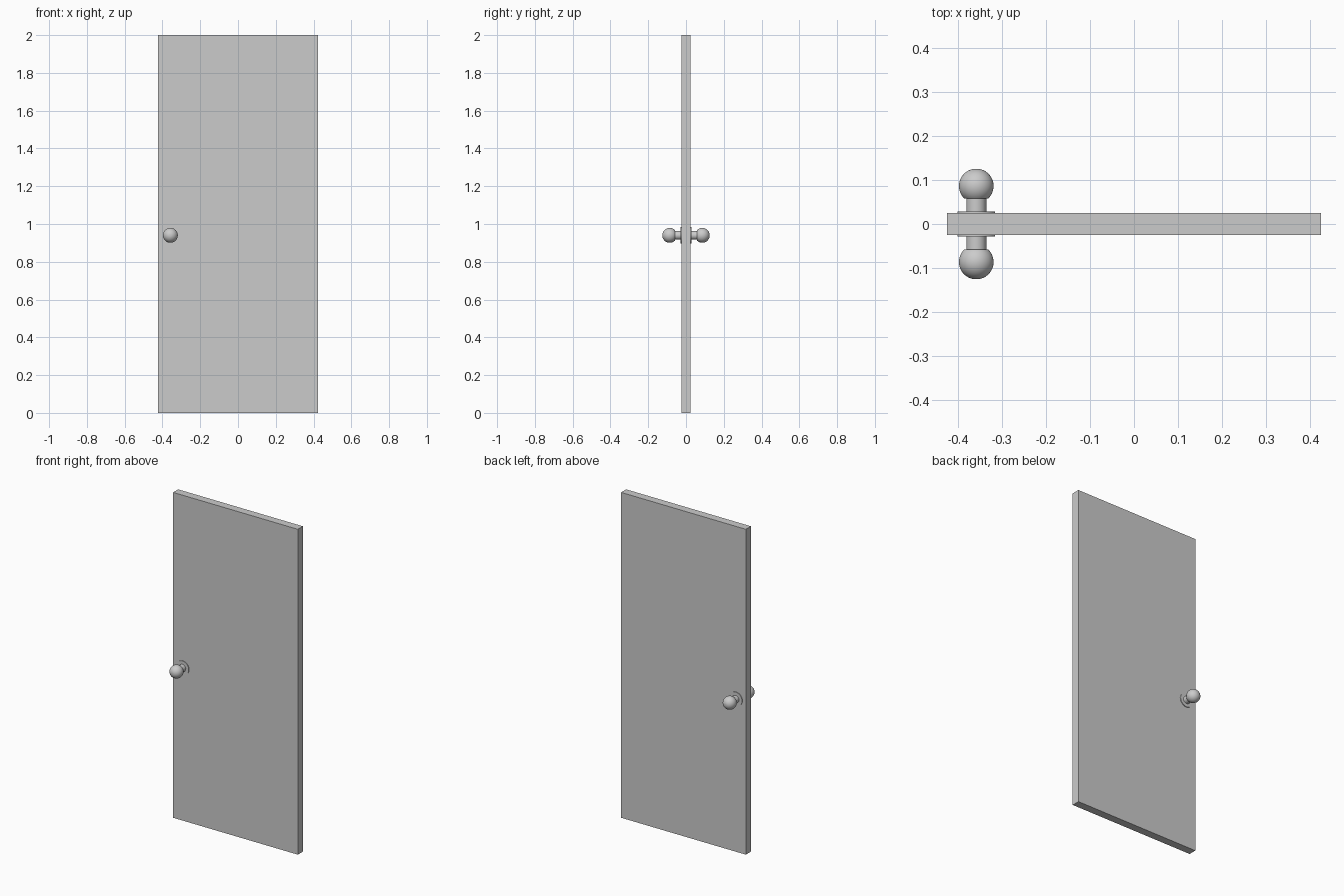
import bpy, bmesh, math
from mathutils import Matrix, Vector

if "Cube" in bpy.data.objects:
    bpy.data.objects.remove(bpy.data.objects["Cube"])

KNOB_X, KNOB_Z = -0.358, 0.94
HALF_T = 0.0245


def add_object(name, bm):
    bmesh.ops.recalc_face_normals(bm, faces=bm.faces)
    me = bpy.data.meshes.new(name)
    bm.to_mesh(me)
    bm.free()
    ob = bpy.data.objects.new(name, me)
    bpy.context.collection.objects.link(ob)
    return ob


def lathe(name, profile, side, segments=48):
    """Turn (radius, distance from door centre) points around the knob axis."""
    bm = bmesh.new()
    verts = [bm.verts.new((KNOB_X + r, side * d, KNOB_Z)) for r, d in profile]
    edges = [bm.edges.new(pair) for pair in zip(verts, verts[1:])]
    bmesh.ops.spin(bm, geom=verts + edges, cent=(KNOB_X, 0, KNOB_Z),
                   axis=(0, 1, 0), angle=math.tau, steps=segments)
    bmesh.ops.remove_doubles(bm, verts=bm.verts, dist=1e-5)
    ob = add_object(name, bm)
    bpy.ops.object.select_all(action='DESELECT')
    ob.select_set(True)
    bpy.context.view_layer.objects.active = ob
    bpy.ops.object.shade_smooth_by_angle(angle=math.radians(30))
    return ob


# Door slab
bm = bmesh.new()
bmesh.ops.create_cube(bm, size=1.0, matrix=Matrix.Translation((0, 0, 1))
                      @ Matrix.Diagonal((0.848, 2 * HALF_T, 2.0, 1)))
add_object("door_panel", bm)

# Knob ball: sphere cut flat at the neck, with a tiny flat at the tip
R, CENTRE = 0.0393, 0.0862
start, end = math.radians(136), math.radians(9)
ball = [(0, CENTRE + R * math.cos(start))]
for i in range(21):
    a = start + (end - start) * i / 20
    ball.append((R * math.sin(a), CENTRE + R * math.cos(a)))
ball.append((0, CENTRE + R * math.cos(end)))

# Rose plate and neck profiles
rose = [(0, HALF_T - 0.004), (0.043, HALF_T - 0.004), (0.043, 0.0285), (0, 0.0285)]
neck = [(0, 0.026), (0.0227, 0.026), (0.0227, 0.060), (0, 0.060)]

# Same hardware on both faces
for label, side in (("front", -1), ("back", 1)):
    lathe(label + "_rose_plate", rose, side)
    lathe(label + "_knob_neck", neck, side)
    lathe(label + "_knob_ball", ball, side)
